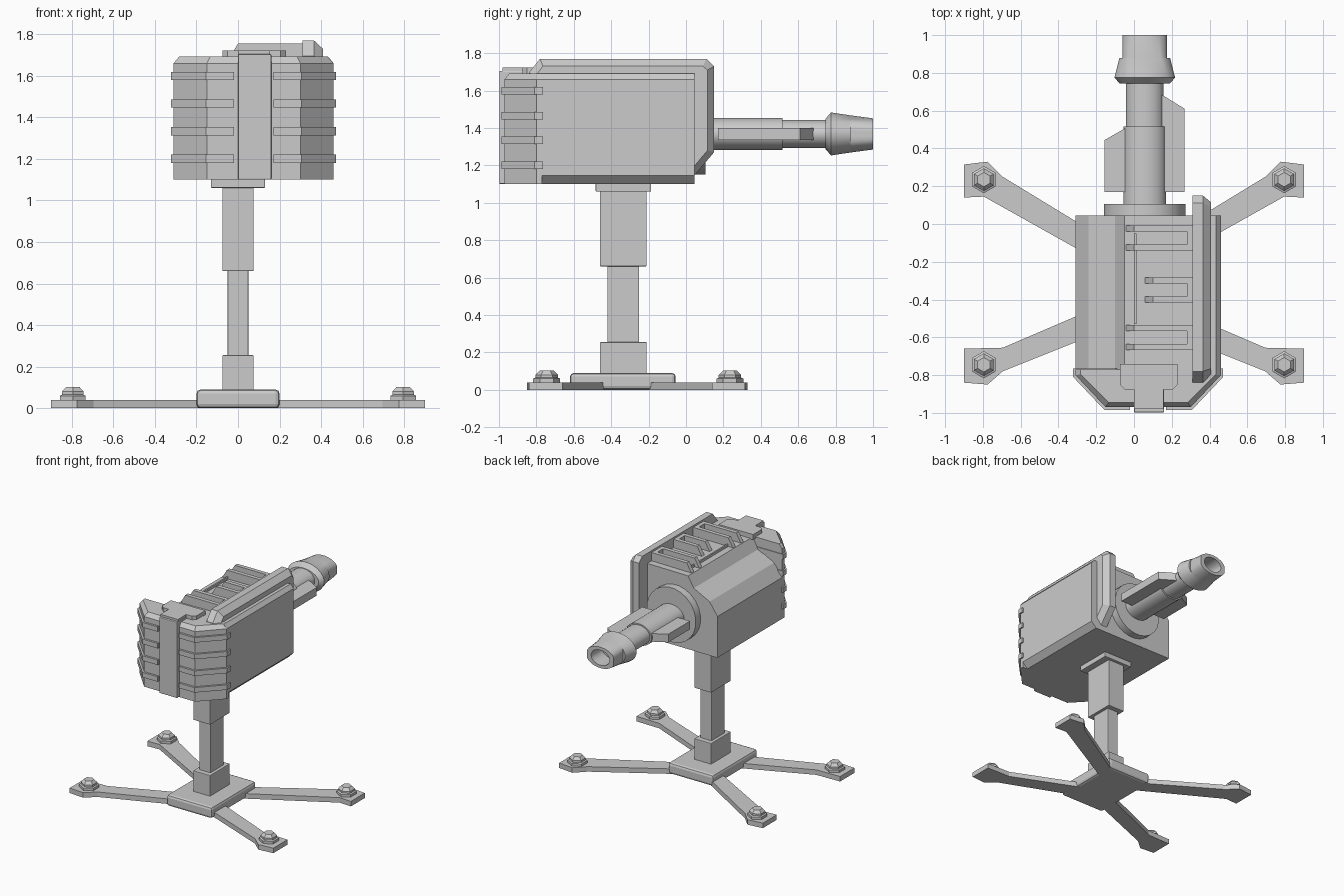
import bpy, bmesh, math
from mathutils import Vector

cube = bpy.data.objects.get("Cube")
if cube:
    bpy.data.objects.remove(cube, do_unlink=True)

grey = bpy.data.materials.new("plain grey")
grey.use_nodes = True
tone = (0.6, 0.6, 0.6, 1)
grey.diffuse_color = tone
for node in grey.node_tree.nodes:
    if node.type == 'BSDF_PRINCIPLED':
        node.inputs["Base Color"].default_value = tone


def loft(name, rings, cap=True, smooth=False):
    """Skin a list of rings with equal point counts."""
    bm = bmesh.new()
    loops = [[bm.verts.new(p) for p in ring] for ring in rings]
    n = len(loops[0])
    for a, b in zip(loops, loops[1:]):
        for i in range(n):
            j = (i + 1) % n
            bm.faces.new((a[i], a[j], b[j], b[i]))
    if cap:
        bm.faces.new(loops[0])
        bm.faces.new(loops[-1])
    bmesh.ops.recalc_face_normals(bm, faces=bm.faces)
    mesh = bpy.data.meshes.new(name)
    bm.to_mesh(mesh)
    bm.free()
    mesh.materials.append(grey)
    obj = bpy.data.objects.new(name, mesh)
    bpy.context.collection.objects.link(obj)
    if smooth:
        bpy.ops.object.select_all(action='DESELECT')
        obj.select_set(True)
        bpy.context.view_layer.objects.active = obj
        bpy.ops.object.shade_smooth_by_angle(angle=math.radians(30))
    return obj


def place(p, axis, level):
    """Put a flat point on the plane across the given axis."""
    q = list(p)
    q.insert("xyz".index(axis), level)
    return Vector(q)


def prism(name, pts, axis, lo, hi):
    return loft(name, [[place(p, axis, h) for p in pts] for h in (lo, hi)])


def box(name, x, y, z, bevel=0):
    obj = prism(name, [(x[0], y[0]), (x[1], y[0]), (x[1], y[1]), (x[0], y[1])], "z", *z)
    if bevel:
        mod = obj.modifiers.new("Bevel", 'BEVEL')
        mod.width = bevel
        mod.segments = 2
    return obj


def shrink(pts, centre, fx, fy):
    return [(centre[0] + (p[0] - centre[0]) * fx, centre[1] + (p[1] - centre[1]) * fy) for p in pts]


# Base plate and telescoping post
POST_Y = -0.335
box("base_plate", (-0.2, 0.2), (-0.62, -0.055), (0, 0.09), 0.02)
for name, w, d, lo, hi in (("post_socket", 0.075, 0.125, 0.08, 0.255),
                           ("post_inner", 0.05, 0.085, 0.25, 0.67),
                           ("post_outer", 0.075, 0.125, 0.66, 1.07),
                           ("post_collar", 0.13, 0.148, 1.06, 1.11)):
    box(name, (-w, w), (POST_Y - d, POST_Y + d), (lo, hi), 0.004)

# Splayed legs with hexagonal anchor bolts
BACK_LEG = [(0.9, 0.14), (0.9, 0.315), (0.775, 0.33), (0.695, 0.25),
            (0.17, -0.07), (0.17, -0.205), (0.795, 0.145)]
FRONT_LEG = [(0.9, -0.66), (0.695, -0.655), (0.17, -0.43), (0.17, -0.57),
             (0.695, -0.78), (0.775, -0.85), (0.9, -0.84)]


def hexagon(cx, cy, r, z):
    return [(cx + r * math.sin(k * math.pi / 3), cy + r * math.cos(k * math.pi / 3), z) for k in range(6)]


for side, s in (("left", 1), ("right", -1)):
    for end, leg, by in (("back", BACK_LEG, 0.235), ("front", FRONT_LEG, -0.745)):
        prism(f"{end}_{side}_leg", [(s * x, y) for x, y in leg], "z", 0, 0.04)
        bolt = [(0.072, 0.035), (0.072, 0.06), (0.06, 0.065), (0.06, 0.08), (0.038, 0.102)]
        loft(f"{end}_{side}_bolt", [hexagon(s * 0.795, by, r, z) for r, z in bolt])

# Main housing, stepped on its right side and chamfered on its left
HOUSING = [(-0.31, 1.1), (-0.31, 1.43), (-0.24, 1.53), (-0.1, 1.6), (-0.05, 1.685),
           (0.435, 1.69), (0.46, 1.66), (0.46, 1.145), (0.415, 1.1)]
prism("housing", HOUSING, "y", -0.8, 0.045)

# Tall side rail that wraps over the back of the housing
RAIL = [(-0.84, 1.66), (-0.84, 1.695), (-0.78, 1.77), (0.11, 1.77), (0.15, 1.73),
        (0.15, 1.27), (0.04, 1.14), (0.0, 1.14), (0.0, 1.66)]
INNER = [(-0.8, 1.66), (-0.8, 1.685), (-0.765, 1.73), (0.09, 1.73), (0.115, 1.71),
         (0.115, 1.28), (0.035, 1.185), (0.0, 1.185), (0.0, 1.66)]
loft("side_rail", [[place(p, "x", x) for p in ring]
                   for x, ring in ((0.31, RAIL), (0.365, RAIL), (0.408, INNER))])

# Roof rods in pairs, with sloping feet and a joining bar
for label, y, x0 in (("back", -0.075, -0.05), ("middle", -0.35, 0.05), ("front", -0.6, -0.05)):
    for tag, off in (("a", 0.05), ("b", -0.05)):
        rod = [(x0, 1.67), (x0 + 0.05, 1.755), (0.315, 1.755), (0.315, 1.67)]
        prism(f"{label}_roof_rod_{tag}", rod, "y", y + off - 0.016, y + off + 0.016)
    box(f"{label}_roof_joint", (0.28, 0.315), (y - 0.05, y + 0.05), (1.67, 1.755))
box("roof_ledge", (0, 0.012), (-0.53, -0.05), (1.67, 1.705))

# Front armour shell with chamfered top
MID = 0.075
ARMOUR = [(-0.31, -0.77), (-0.31, -0.8), (-0.15, -0.97), (0.3, -0.97), (0.46, -0.8), (0.46, -0.77)]
TOP = shrink(ARMOUR, (MID, -0.77), 0.93, 0.87)
loft("front_armour", [[place(p, "z", z) for p in ring]
                      for z, ring in ((1.1, ARMOUR), (1.66, ARMOUR), (1.692, TOP))])
RIB = [(-0.322, -0.765), (-0.322, -0.81), (-0.155, -0.986), (-0.02, -0.986), (-0.02, -0.765)]
for k in range(4):
    z = 1.2 + k * 0.133
    for side, pts in (("right", RIB), ("left", [(2 * MID - x, y) for x, y in RIB])):
        prism(f"{side}_armour_rib_{k + 1}", pts, "z", z - 0.02, z + 0.02)
box("front_column", (0, 0.16), (-0.998, -0.8), (1.1, 1.705), 0.006)
CAP = [(-0.075, -0.74), (-0.075, -0.85), (-0.05, -0.875), (0, -0.875), (0, -0.98),
       (0.155, -0.98), (0.155, -0.875), (0.205, -0.875), (0.23, -0.85), (0.23, -0.74)]
prism("armour_cap", CAP, "z", 1.68, 1.722)

# Barrel, flange and muzzle, swept along y with oval sections
AX, AZ, SEG = 0.057, 1.368, 24


def oval(y, rx, rz, limit=1):
    ring = []
    for k in range(SEG):
        a = 2 * math.pi * (k + 0.5) / SEG
        x = max(-limit, min(limit, rx * math.cos(a)))
        ring.append((AX + x, y, AZ + rz * math.sin(a)))
    return ring


loft("barrel_flange", [oval(0.03, 0.218, 0.218), oval(0.105, 0.218, 0.218)], smooth=True)
loft("barrel_sleeve", [oval(0.05, 0.113, 0.086), oval(0.515, 0.113, 0.086)], smooth=True)
loft("barrel_tube", [oval(0.5, 0.1, 0.076), oval(0.78, 0.1, 0.076)], smooth=True)
loft("muzzle", [oval(0.745, 0.135, 0.08), oval(0.775, 0.162, 0.116), oval(0.88, 0.135, 0.1),
                oval(0.88, 0.135, 0.1, 0.117), oval(1.0, 0.13, 0.084, 0.117),
                oval(1.0, 0.082, 0.06), oval(0.86, 0.082, 0.06)], smooth=True)

# Flat fins either side of the barrel
prism("left_barrel_fin", [(0.1, 0.1), (0.1, 0.7), (0.155, 0.68), (0.268, 0.61), (0.268, 0.17), (0.15, 0.17)],
      "z", 1.335, 1.4)
prism("right_barrel_fin", [(0, 0.1), (0, 0.515), (-0.05, 0.505), (-0.155, 0.445), (-0.155, 0.17), (-0.05, 0.17)],
      "z", 1.335, 1.4)
